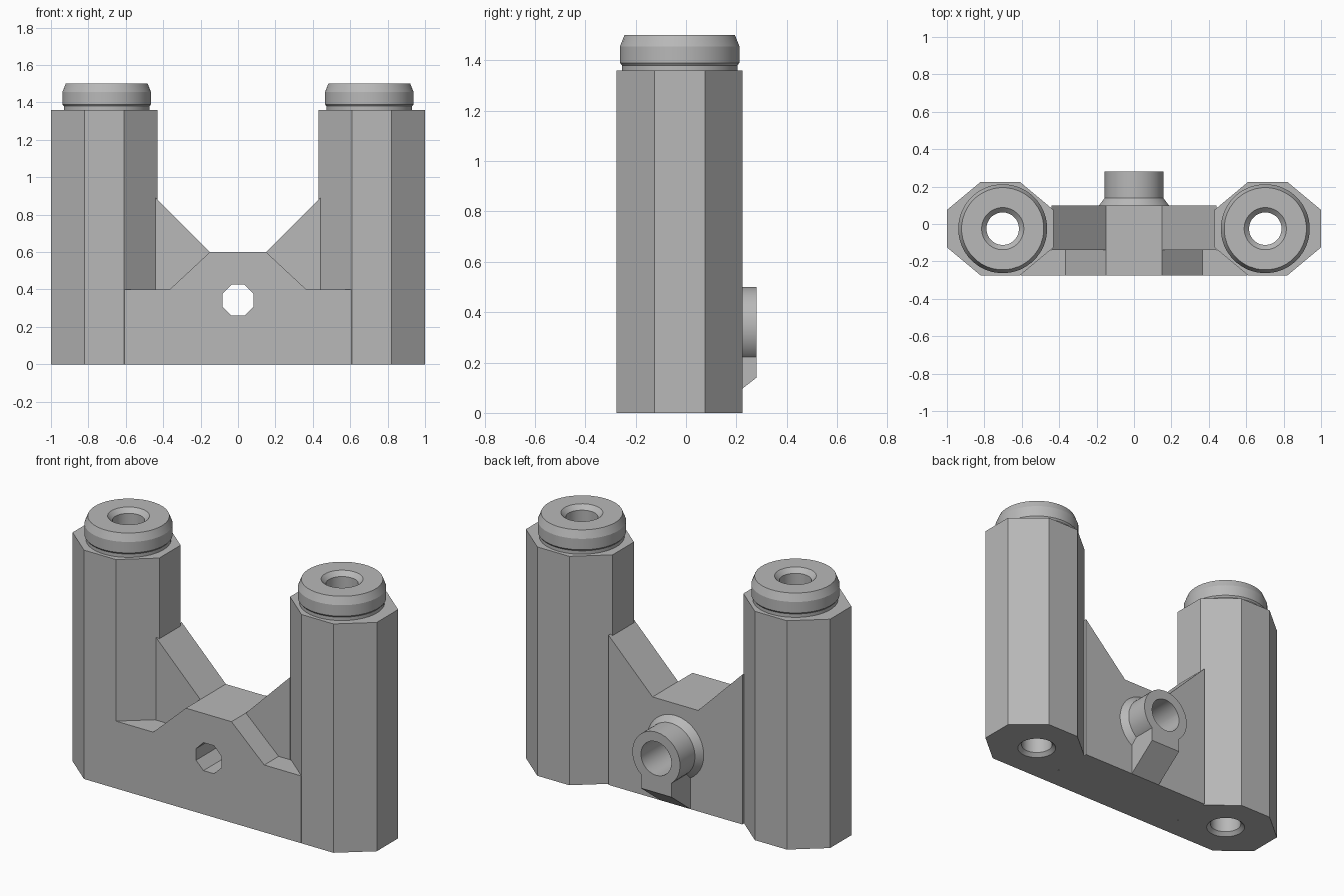
import bpy, bmesh
from math import cos, sin, pi, radians

if "Cube" in bpy.data.objects:
    bpy.data.objects.remove(bpy.data.objects["Cube"], do_unlink=True)

GREY = (0.48, 0.48, 0.48, 1)
grey = bpy.data.materials.new("plain grey")
grey.use_nodes = True
grey.diffuse_color = GREY
grey.node_tree.nodes["Principled BSDF"].inputs["Base Color"].default_value = GREY


def loft(name, rings):
    """Skin a stack of equal-length rings and close both ends."""
    bm = bmesh.new()
    loops = [[bm.verts.new(p) for p in ring] for ring in rings]
    for low, high in zip(loops, loops[1:]):
        for i in range(len(low)):
            j = (i + 1) % len(low)
            bm.faces.new((low[i], low[j], high[j], high[i]))
    bm.faces.new(loops[0])
    bm.faces.new(loops[-1])
    bmesh.ops.recalc_face_normals(bm, faces=bm.faces)
    mesh = bpy.data.meshes.new(name)
    bm.to_mesh(mesh)
    bm.free()
    mesh.materials.append(grey)
    obj = bpy.data.objects.new(name, mesh)
    bpy.context.collection.objects.link(obj)
    return obj


def prism(name, points, low, high, axis):
    place = {"x": lambda a, b, h: (h, a, b),
             "y": lambda a, b, h: (a, h, b),
             "z": lambda a, b, h: (a, b, h)}[axis]
    return loft(name, [[place(a, b, h) for a, b in points] for h in (low, high)])


def lathe(name, profile, centre, axis, sides=40):
    """Revolve (radius, height) pairs about an axis through the centre."""
    rings = []
    for r, h in profile:
        ring = []
        for i in range(sides):
            t = 2 * pi * (i + 0.5) / sides
            a, b = centre[0] + r * cos(t), centre[1] + r * sin(t)
            ring.append((a, b, h) if axis == "z" else (a, h, b))
        rings.append(ring)
    return loft(name, rings)


def select(obj):
    bpy.ops.object.select_all(action="DESELECT")
    obj.select_set(True)
    bpy.context.view_layer.objects.active = obj


def cut(targets, cutter):
    for obj in targets:
        select(obj)
        mod = obj.modifiers.new("cut", "BOOLEAN")
        mod.operation = "DIFFERENCE"
        mod.solver = "EXACT"
        mod.object = cutter
        bpy.ops.object.modifier_apply(modifier=mod.name)
    bpy.data.objects.remove(cutter, do_unlink=True)


FRONT, MID, BACK, END = -0.275, -0.14, 0.1, 0.28
parts = []

# Two bored octagonal columns, each with a round chamfered cap
for side, label in ((1, "left"), (-1, "right")):
    half = [(0.285, -0.1), (0.285, 0.1), (0.105, 0.25), (-0.105, 0.25)]
    octagon = half + [(-x, -y) for x, y in half]
    column = prism(label + "_column",
                   [(side * 0.715 + x, y - 0.025) for x, y in octagon], 0, 1.36, "z")
    centre = (side * 0.702, -0.025)
    cap = lathe(label + "_cap", [(0.23, 1.35), (0.23, 1.38), (0.238, 1.39),
                                 (0.238, 1.455), (0.22, 1.5)], centre, "z")
    bore = lathe("bore", [(0.128, -0.02), (0.087, 0.021),
                          (0.087, 1.474), (0.133, 1.52)], centre, "z")
    cut([column, cap], bore)
    parts += [column, cap]


def mirrored(points):
    return points + [(-x, z) for x, z in reversed(points)]


# Bridge between the columns: low front wall and taller gusseted back wall
front_wall = prism("front_wall", mirrored([(0.608, 0), (0.608, 0.4), (0.365, 0.4), (0.15, 0.6)]),
                   FRONT, MID, "y")
back_wall = prism("back_wall", mirrored([(0.44, 0), (0.44, 0.89), (0.15, 0.6)]),
                  MID, BACK, "y")

# Flared round boss on the back, with a sloped rib beneath it
axis_point = (0, 0.343)
boss = lathe("back_boss", [(0.187, 0.09), (0.187, BACK), (0.157, 0.14), (0.157, END)],
             axis_point, "y")
rib = prism("boss_rib", [(0.09, 0), (BACK, 0), (END, 0.14), (END, 0.23), (0.09, 0.23)],
            -0.1, 0.1, "x")

# Octagonal through hole and the wider round counterbore behind it
cut([front_wall, back_wall, boss],
    lathe("octagon_hole", [(0.09, -0.4), (0.09, 0.4)], axis_point, "y", 8))
cut([back_wall, boss],
    lathe("counterbore", [(0.1, 0.05), (0.1, 0.4)], axis_point, "y"))
parts += [front_wall, back_wall, boss, rib]

for obj in parts:
    select(obj)
    bpy.ops.object.shade_smooth_by_angle(angle=radians(20))
